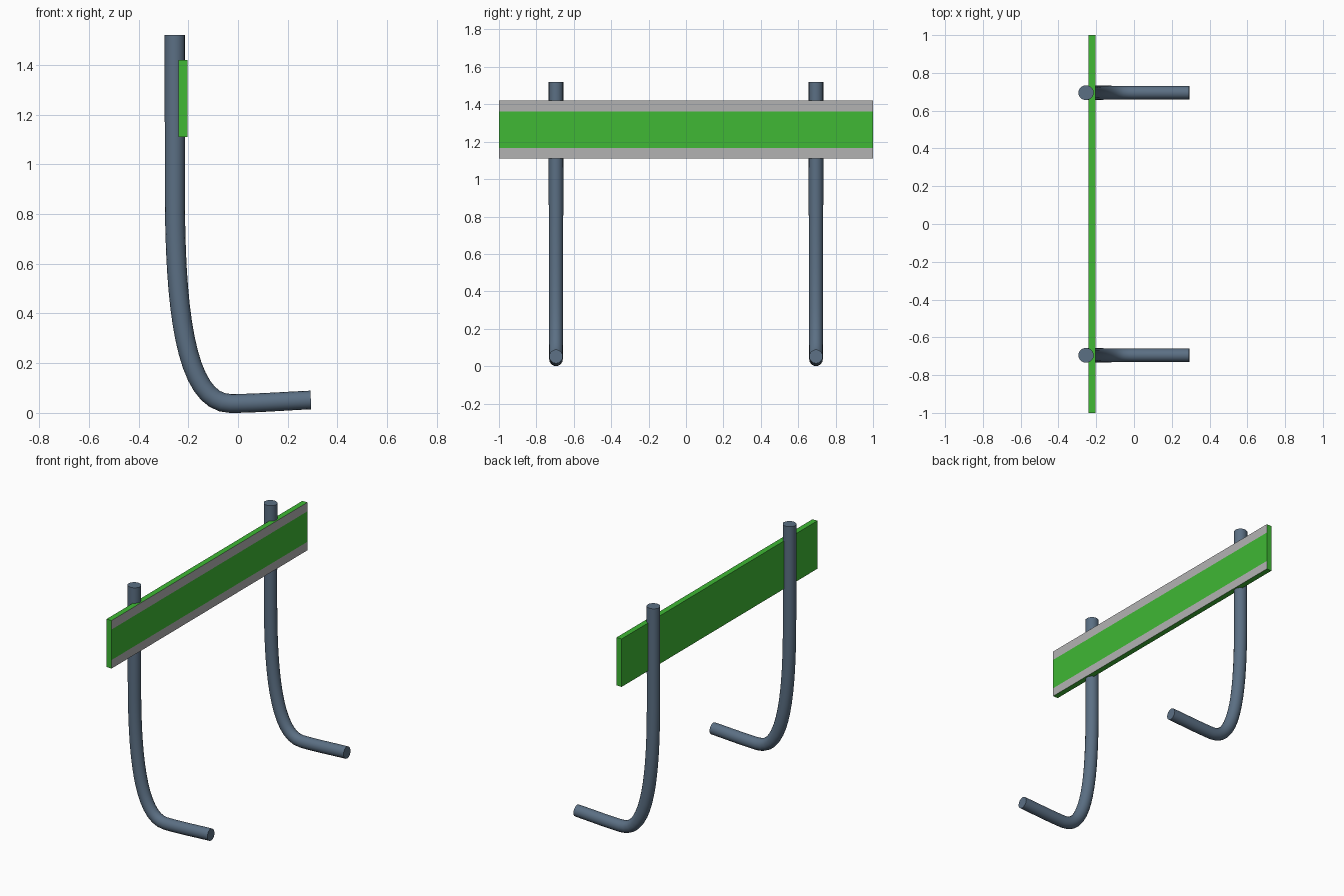
import bpy, bmesh

if "Cube" in bpy.data.objects:
    bpy.data.objects.remove(bpy.data.objects["Cube"])


def material(name, rgb):
    m = bpy.data.materials.new(name)
    m.diffuse_color = (*rgb, 1)
    m.use_nodes = True
    m.node_tree.nodes["Principled BSDF"].inputs["Base Color"].default_value = m.diffuse_color
    return m


steel = material("steel_blue", (0.105, 0.16, 0.23))
green = material("green", (0.05, 0.48, 0.035))
stripe = material("light_grey", (0.45, 0.45, 0.45))


# Bent tube leg: flat foot, tight bend, long upright
def leg(name, y):
    # x, z of point, left handle, right handle, radius
    pts = [((0.293, 0.052), (0.40, 0.056), (0.18, 0.047), 0.0375),
           ((-0.03, 0.038), (0.07, 0.038), (-0.22, 0.038), 0.038),
           ((-0.254, 0.90), (-0.254, 0.45), (-0.254, 1.1), 0.0405),
           ((-0.254, 1.52), (-0.254, 1.3), (-0.254, 1.7), 0.041)]
    cu = bpy.data.curves.new(name, 'CURVE')
    cu.dimensions = '3D'
    cu.bevel_depth = 1.0
    cu.bevel_resolution = 6
    cu.resolution_u = 16
    cu.use_fill_caps = True
    sp = cu.splines.new('BEZIER')
    sp.bezier_points.add(len(pts) - 1)
    for bp, (co, hl, hr, r) in zip(sp.bezier_points, pts):
        bp.handle_left_type = bp.handle_right_type = 'FREE'
        bp.co = (co[0], 0, co[1])
        bp.handle_left = (hl[0], 0, hl[1])
        bp.handle_right = (hr[0], 0, hr[1])
        bp.radius = r
    ob = bpy.data.objects.new(name, cu)
    bpy.context.collection.objects.link(ob)
    bpy.ops.object.select_all(action='DESELECT')
    ob.select_set(True)
    bpy.context.view_layer.objects.active = ob
    bpy.ops.object.convert(target='MESH')
    ob = bpy.context.object
    ob.data.materials.clear()
    ob.data.materials.append(steel)
    bm = bmesh.new()
    bm.from_mesh(ob.data)
    bmesh.ops.remove_doubles(bm, verts=bm.verts, dist=1e-5)
    bmesh.ops.recalc_face_normals(bm, faces=bm.faces)
    for v in bm.verts:
        v.co.y = v.co.y * 0.96 + y
    bm.to_mesh(ob.data)
    bm.free()
    bpy.ops.object.shade_smooth_by_angle()
    ob.name = name


for side, y in (("left", -0.695), ("right", 0.695)):
    leg(side + "_leg", y)

# Crossbar board, with grey bands along the top and bottom of its +x face
bm = bmesh.new()
bmesh.ops.create_cube(bm, size=1)
for v in bm.verts:
    v.co = (-0.222 + v.co.x * 0.036, v.co.y * 2, 1.265 + v.co.z * 0.31)
for z in (1.165, 1.362):
    bmesh.ops.bisect_plane(bm, geom=bm.verts[:] + bm.edges[:] + bm.faces[:],
                           plane_co=(0, 0, z), plane_no=(0, 0, 1))
bm.normal_update()
for f in bm.faces:
    if f.normal.x > 0.5 and abs(f.calc_center_median().z - 1.265) > 0.08:
        f.material_index = 1
me = bpy.data.meshes.new("crossbar_board")
bm.to_mesh(me)
bm.free()
me.materials.append(green)
me.materials.append(stripe)
bpy.context.collection.objects.link(bpy.data.objects.new("crossbar_board", me))
